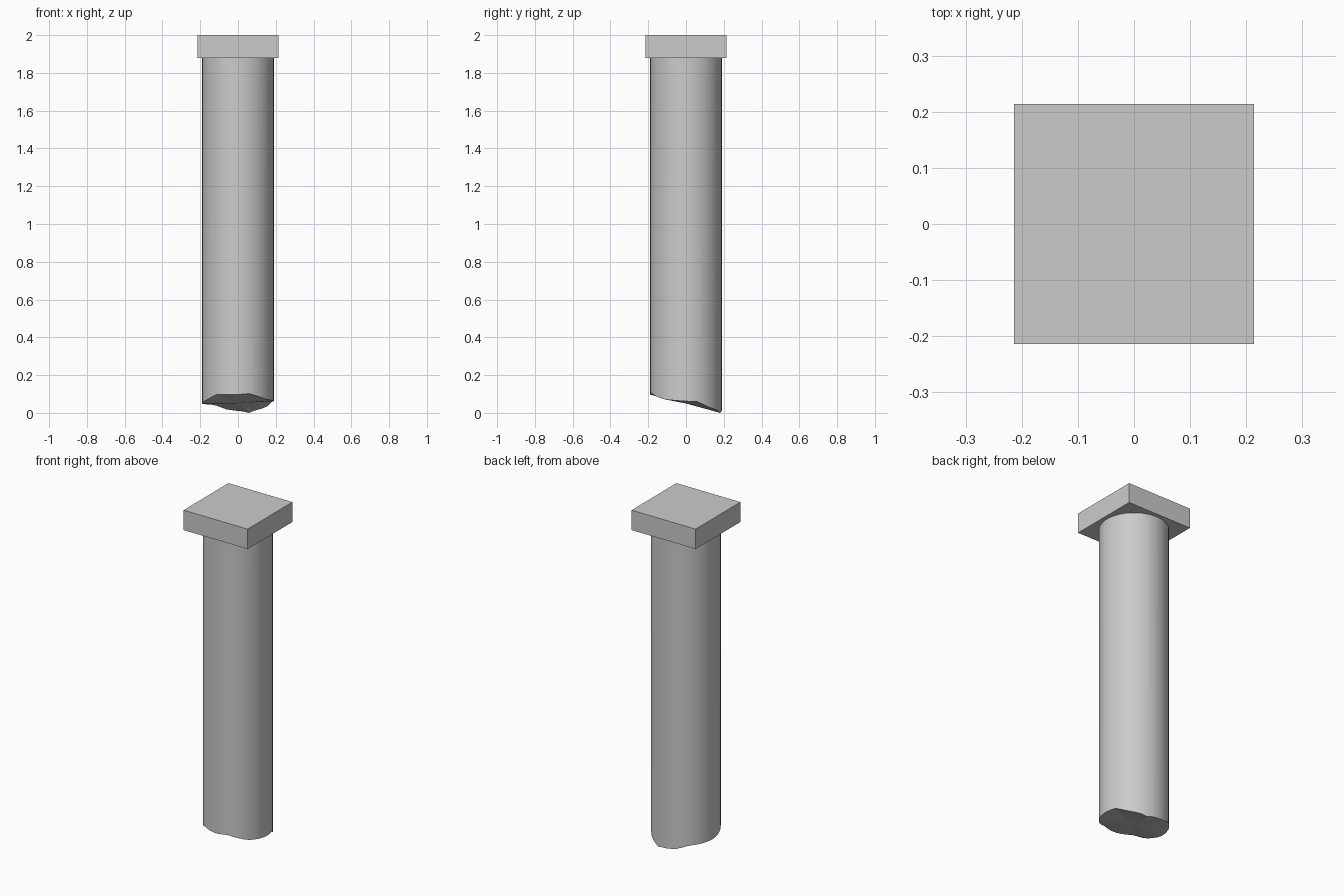
import bpy, bmesh, math

if "Cube" in bpy.data.objects:
    bpy.data.objects.remove(bpy.data.objects["Cube"])

R, TOP, SEG = 0.19, 1.88, 40

# Jagged break line round the shaft: (angle in degrees, height)
BREAK = [(0, .062), (18, .06), (39, .03), (72, .005), (90, .01), (108, .018),
         (130, .042), (180, .05), (212, .07), (231, .097), (265, .096),
         (288, .102), (322, .072), (342, .066), (360, .062)]


def break_height(deg):
    for (a0, z0), (a1, z1) in zip(BREAK, BREAK[1:]):
        if a0 <= deg <= a1:
            return z0 + (z1 - z0) * (deg - a0) / (a1 - a0)


def add_object(name, bm):
    bmesh.ops.recalc_face_normals(bm, faces=bm.faces)
    mesh = bpy.data.meshes.new(name)
    bm.to_mesh(mesh)
    bm.free()
    obj = bpy.data.objects.new(name, mesh)
    bpy.context.collection.objects.link(obj)
    return obj


# Round shaft with a broken lower end
bm = bmesh.new()
low, high = [], []
for i in range(SEG):
    deg = 360 * i / SEG
    x, y = R * math.cos(math.radians(deg)), R * math.sin(math.radians(deg))
    low.append(bm.verts.new((x, y, break_height(deg) - (0.0 if deg != 72 else 0.005))))
    high.append(bm.verts.new((x, y, TOP)))
centre = bm.verts.new((0, 0, 0.05))
for i in range(SEG):
    j = (i + 1) % SEG
    bm.faces.new((low[i], low[j], high[j], high[i])).smooth = True
    bm.faces.new((low[j], low[i], centre))
bm.faces.new(high)
shaft = add_object("column_shaft", bm)
bpy.context.view_layer.objects.active = shaft
shaft.select_set(True)
bpy.ops.object.shade_smooth_by_angle(angle=math.radians(30))

# Square slab on top
bm = bmesh.new()
bmesh.ops.create_cube(bm, size=1)
bmesh.ops.scale(bm, vec=(0.427, 0.427, 2 - TOP), verts=bm.verts)
bmesh.ops.translate(bm, vec=(0, 0, (2 + TOP) / 2), verts=bm.verts)
add_object("capital_slab", bm)
